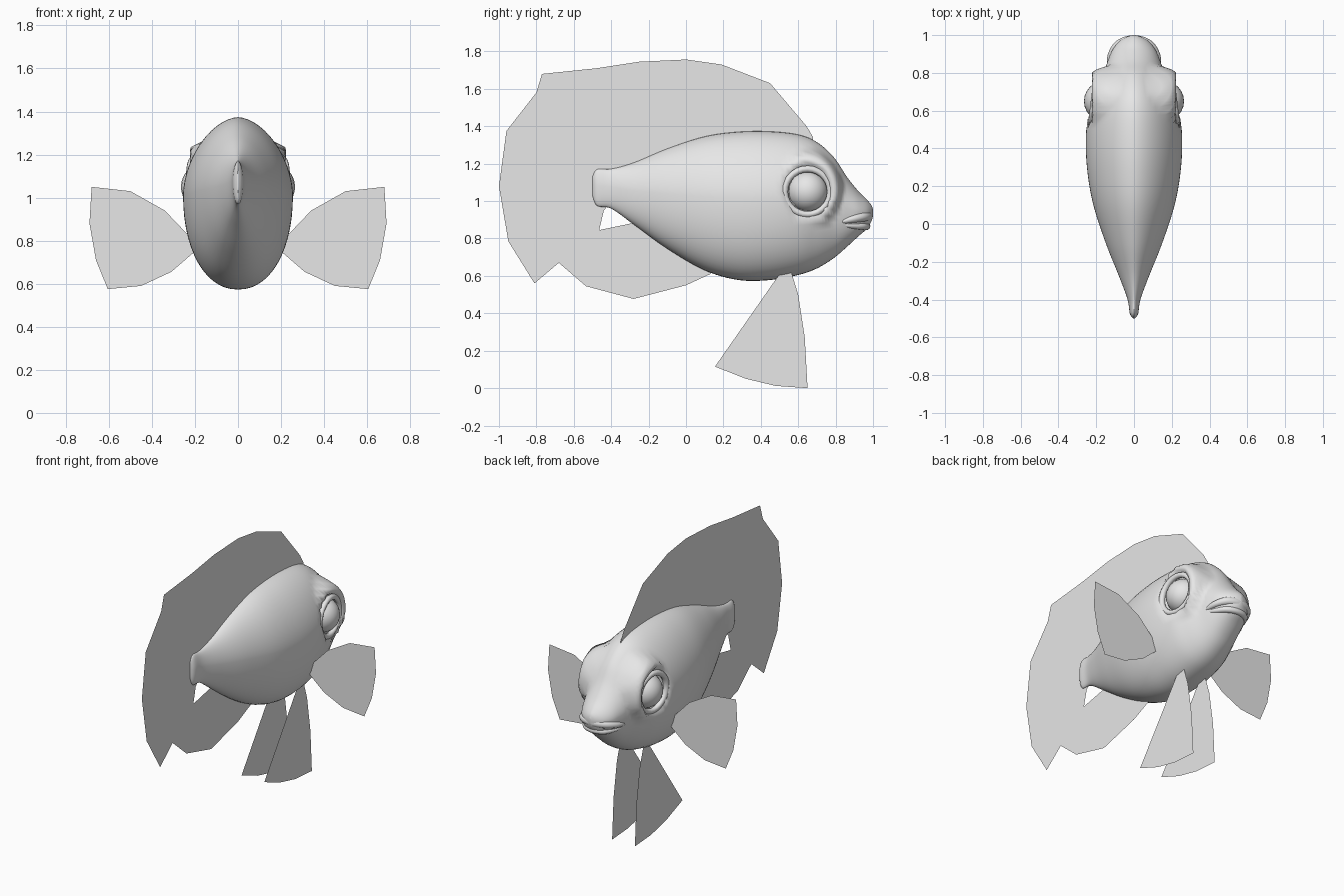
import bpy, bmesh, math
from mathutils import Vector

if "Cube" in bpy.data.objects:
    bpy.data.objects.remove(bpy.data.objects["Cube"])

grey = bpy.data.materials.new("soft grey")
grey.diffuse_color = (0.8, 0.8, 0.8, 1)
grey.use_nodes = True
grey.node_tree.nodes["Principled BSDF"].inputs["Base Color"].default_value = grey.diffuse_color


def finish(name, bm, smooth=True):
    bmesh.ops.recalc_face_normals(bm, faces=bm.faces[:])
    me = bpy.data.meshes.new(name)
    bm.to_mesh(me)
    bm.free()
    me.materials.append(grey)
    for p in me.polygons:
        p.use_smooth = smooth
    ob = bpy.data.objects.new(name, me)
    bpy.context.collection.objects.link(ob)
    return ob


def catmull(pts, steps):
    """Smooth list of points through the given stations."""
    pts = [Vector(p) for p in pts]
    out = []
    for i in range(len(pts) - 1):
        p1, p2 = pts[i], pts[i + 1]
        p0, p3 = pts[max(i - 1, 0)], pts[min(i + 2, len(pts) - 1)]
        for s in range(steps):
            t = s / steps
            out.append(0.5 * (2 * p1 + (p2 - p0) * t + (2 * p0 - 5 * p1 + 4 * p2 - p3) * t * t
                              + (3 * p1 - p0 - 3 * p2 + p3) * t ** 3))
    return out + [pts[-1]]


# Body: lofted stations of (y, top z, bottom z, half width)
stations = [
    (-0.50, 1.13, 1.03, 0.004), (-0.475, 1.17, 0.975, 0.022), (-0.40, 1.172, 0.96, 0.034),
    (-0.28, 1.205, 0.875, 0.078), (-0.10, 1.28, 0.745, 0.15), (0.10, 1.345, 0.63, 0.215),
    (0.28, 1.37, 0.578, 0.247), (0.45, 1.372, 0.578, 0.255), (0.60, 1.355, 0.605, 0.24),
    (0.70, 1.315, 0.64, 0.205), (0.79, 1.235, 0.695, 0.165), (0.86, 1.13, 0.755, 0.14),
    (0.92, 1.055, 0.81, 0.115), (0.965, 1.01, 0.85, 0.08), (0.99, 0.98, 0.89, 0.04),
    (1.0, 0.955, 0.92, 0.008)]
EYE = (0.65, 1.05)
SIDES = 56


def smoothstep(a, b, v):
    t = min(max((v - a) / (b - a), 0), 1)
    return t * t * (3 - 2 * t)


def socket(x, y, z):
    """Swell the head around each eye and sink the middle of the socket."""
    up = 1.0 if z < EYE[1] else 0.85
    d = math.hypot(y - EYE[0], (z - EYE[1]) * up)
    swell = 0.222 * (1 - smoothstep(0.15, 0.24, d))
    side = math.copysign(1, x)
    ax = abs(x)
    if ax > 0.05:
        ax = max(ax, swell * smoothstep(0.05, 0.10, ax))
    if d < 0.13:
        ax -= 0.05 * (1 - smoothstep(0.10, 0.13, d))
    return side * ax


bm = bmesh.new()
rings = []
for y, top, bot, w in catmull(stations, 6):
    mid = bot + (top - bot) * 0.55
    ring = []
    for k in range(SIDES):
        a = 2 * math.pi * k / SIDES
        c, s = math.sin(a), math.cos(a)
        n = 1.75 if s > 0 else 2.15
        x = math.copysign(abs(c) ** (2 / n), c) * w
        z = mid + math.copysign(abs(s) ** (2 / n), s) * (top - mid if s > 0 else mid - bot)
        if abs(c) < 1e-6:
            x = 0.0
        elif y > 0.35:
            x = socket(x, y, z)
        ring.append(bm.verts.new((x, y, z)))
    rings.append(ring)
for r0, r1 in zip(rings, rings[1:]):
    for k in range(SIDES):
        j = (k + 1) % SIDES
        bm.faces.new((r0[k], r0[j], r1[j], r1[k]))
bm.faces.new(rings[0])
bm.faces.new(rings[-1])
finish("body", bm)


# Eyes and eyelid rims
for side, tag in ((1, "right"), (-1, "left")):
    bm = bmesh.new()
    bmesh.ops.create_uvsphere(bm, u_segments=24, v_segments=16, radius=0.108)
    bmesh.ops.translate(bm, verts=bm.verts[:], vec=(side * 0.157, *EYE))
    finish(tag + "_eye", bm)

    bm = bmesh.new()
    loops = []
    for i in range(28):
        a = 2 * math.pi * i / 28
        loop = []
        for j in range(8):
            b = 2 * math.pi * j / 8
            r = 0.122 + 0.018 * math.cos(b)
            yy = r * math.cos(a)
            loop.append(bm.verts.new((side * (0.211 - 0.12 * yy + 0.018 * math.sin(b)),
                                      EYE[0] + yy, EYE[1] + r * math.sin(a))))
        loops.append(loop)
    for i in range(28):
        p, q = loops[i], loops[(i + 1) % 28]
        for j in range(8):
            m = (j + 1) % 8
            bm.faces.new((p[j], q[j], q[m], p[m]))
    finish(tag + "_eyelid", bm)


# Lips: tapered tubes curving round the snout
def lip(name, half, radius):
    path = catmull([(-x, y, z) for x, y, z in half] + [(x, y, z) for x, y, z in half[-2::-1]], 5)
    bm = bmesh.new()
    loops = []
    for i, p in enumerate(path):
        t = (path[min(i + 1, len(path) - 1)] - path[max(i - 1, 0)]).normalized()
        out = t.cross(Vector((0, 0, 1))).normalized()
        r = radius * (0.25 + 0.75 * math.sin(math.pi * i / (len(path) - 1)) ** 0.6)
        loops.append([bm.verts.new(p + r * (math.cos(b) * out + math.sin(b) * Vector((0, 0, 1))))
                      for b in (2 * math.pi * j / 10 for j in range(10))])
    for p, q in zip(loops, loops[1:]):
        for j in range(10):
            m = (j + 1) % 10
            bm.faces.new((p[j], q[j], q[m], p[m]))
    bm.faces.new(loops[0])
    bm.faces.new(loops[-1])
    finish(name, bm)


lip("upper_lip", [(0.132, 0.83, 0.89), (0.118, 0.895, 0.905), (0.075, 0.95, 0.917), (0, 0.972, 0.92)], 0.028)
lip("lower_lip", [(0.125, 0.84, 0.872), (0.105, 0.89, 0.868), (0.065, 0.945, 0.866), (0, 0.965, 0.866)], 0.021)


# Fins: flat single-sheet outlines
def fin(name, points):
    bm = bmesh.new()
    bm.faces.new([bm.verts.new(p) for p in points])
    bmesh.ops.triangulate(bm, faces=bm.faces[:])
    finish(name, bm, smooth=False)


# One sheet for the back, tail and belly fins, its inner edge hidden in the body
fin("back_tail_and_belly_fin", [(0, y, z) for y, z in [
    (0.68, 1.30), (0.68, 1.34), (0.645, 1.40), (0.45, 1.63), (0.19, 1.73), (0, 1.757), (-0.25, 1.745),
    (-0.48, 1.71), (-0.77, 1.68), (-0.70, 1.49), (-0.80, 1.58), (-0.96, 1.375), (-1.0, 1.08),
    (-0.95, 0.785), (-0.81, 0.56), (-0.68, 0.67), (-0.535, 0.545), (-0.28, 0.477), (0, 0.55),
    (0.13, 0.61), (0.2, 0.70), (-0.2, 0.90), (-0.56, 0.825), (-0.43, 0.99), (-0.45, 1.13),
    (-0.54, 1.26), (-0.25, 1.17), (0.3, 1.28)]])

for side, tag in ((1, "right"), (-1, "left")):
    fin(tag + "_side_fin", [(side * x, 0.45, z) for x, z in [
        (0.20, 0.75), (0.235, 0.83), (0.34, 0.94), (0.50, 1.03), (0.68, 1.05), (0.69, 0.88),
        (0.66, 0.71), (0.605, 0.575), (0.45, 0.59), (0.31, 0.655)]])
    fin(tag + "_lower_fin", [(side * 0.083, y, z) for y, z in [
        (0.50, 0.61), (0.56, 0.63), (0.60, 0.50), (0.635, 0.27), (0.65, 0.0),
        (0.48, 0.012), (0.32, 0.05), (0.155, 0.115)]])
